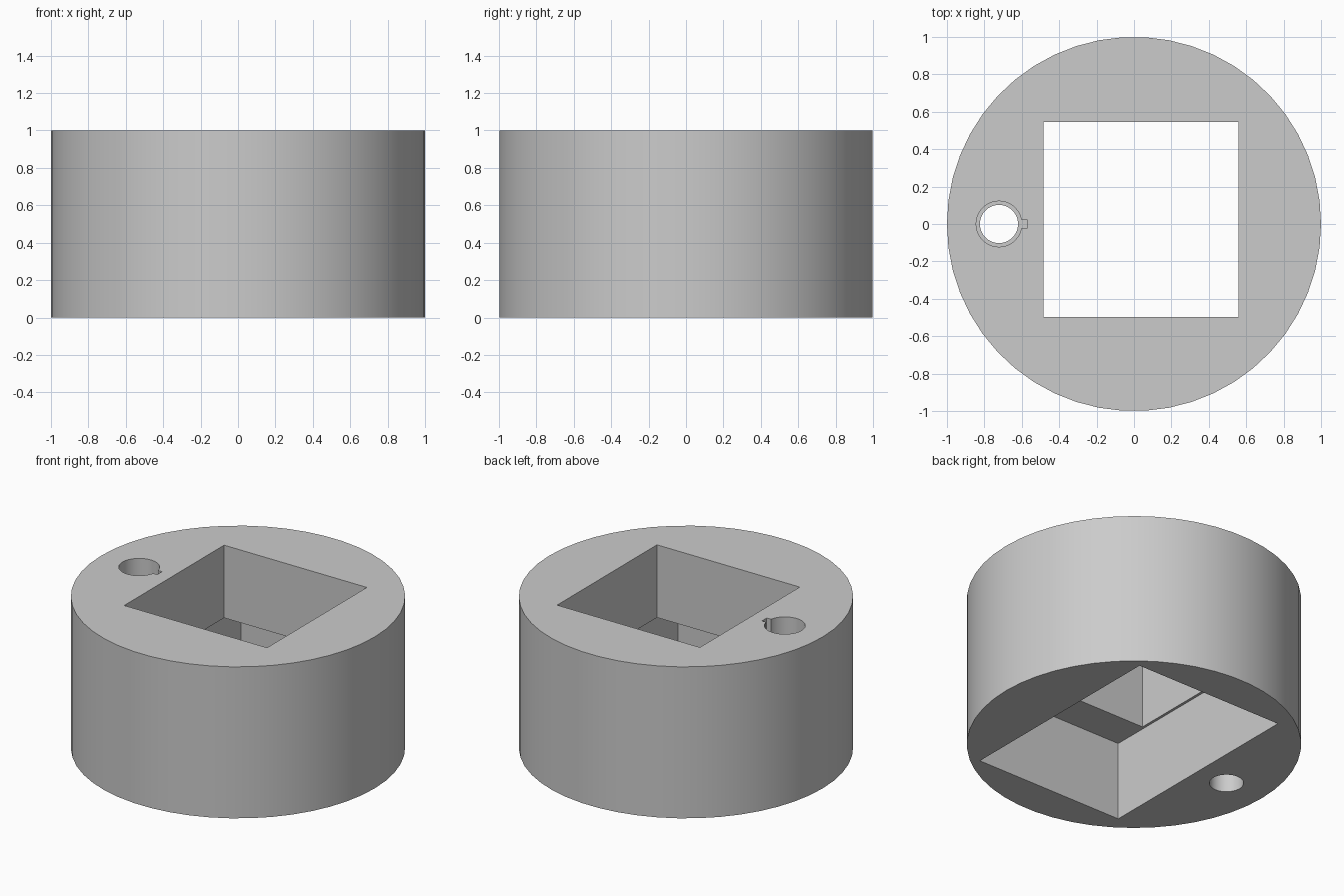
import bpy

cube = bpy.data.objects.get("Cube")
if cube:
    bpy.data.objects.remove(cube, do_unlink=True)

SIDES = 50
OVER = 0.1        # how far cutters reach past the outer faces
LEDGE = 0.52      # height where the two pockets meet

grey = bpy.data.materials.new("plain grey")
grey.use_nodes = True
colour = (0.6, 0.6, 0.6, 1)
grey.diffuse_color = colour
grey.node_tree.nodes["Principled BSDF"].inputs["Base Color"].default_value = colour


def finish(name):
    obj = bpy.context.object
    obj.name = name
    bpy.ops.object.transform_apply(location=True, rotation=True, scale=True)
    obj.data.materials.append(grey)
    return obj


def cylinder(name, x, radius, z0, z1):
    bpy.ops.mesh.primitive_cylinder_add(
        vertices=SIDES, radius=radius, depth=z1 - z0,
        location=(x, 0, (z0 + z1) / 2), rotation=(0, 0, 1.5707963))
    return finish(name)


def box(name, x0, x1, y0, y1, z0, z1):
    bpy.ops.mesh.primitive_cube_add(
        size=1, location=((x0 + x1) / 2, (y0 + y1) / 2, (z0 + z1) / 2))
    bpy.context.object.scale = (x1 - x0, y1 - y0, z1 - z0)
    return finish(name)


# Round body
body = cylinder("round_housing", 0, 1, 0, 1)

# Square upper pocket, wider lower pocket, and the keyed side hole
cutters = [
    box("lower_pocket", -0.5, 0.58, -0.743, 0.743, -OVER, LEDGE),
    box("upper_pocket", -0.483, 0.56, -0.497, 0.545, LEDGE - OVER, 1 + OVER),
    cylinder("side_hole", -0.722, 0.102, -OVER, 1 + OVER),
    cylinder("side_counterbore", -0.722, 0.122, LEDGE, 1 + OVER),
    box("key_notch", -0.7, -0.572, -0.025, 0.025, LEDGE, 1 + OVER),
]

# Cut the openings
bpy.ops.object.select_all(action="DESELECT")
body.select_set(True)
bpy.context.view_layer.objects.active = body
for cutter in cutters:
    cutter.hide_render = True
    cut = body.modifiers.new(cutter.name, "BOOLEAN")
    cut.operation = "DIFFERENCE"
    cut.solver = "EXACT"
    cut.object = cutter
    bpy.ops.object.modifier_apply(modifier=cut.name)
    bpy.data.objects.remove(cutter, do_unlink=True)

bpy.ops.object.shade_smooth_by_angle()
